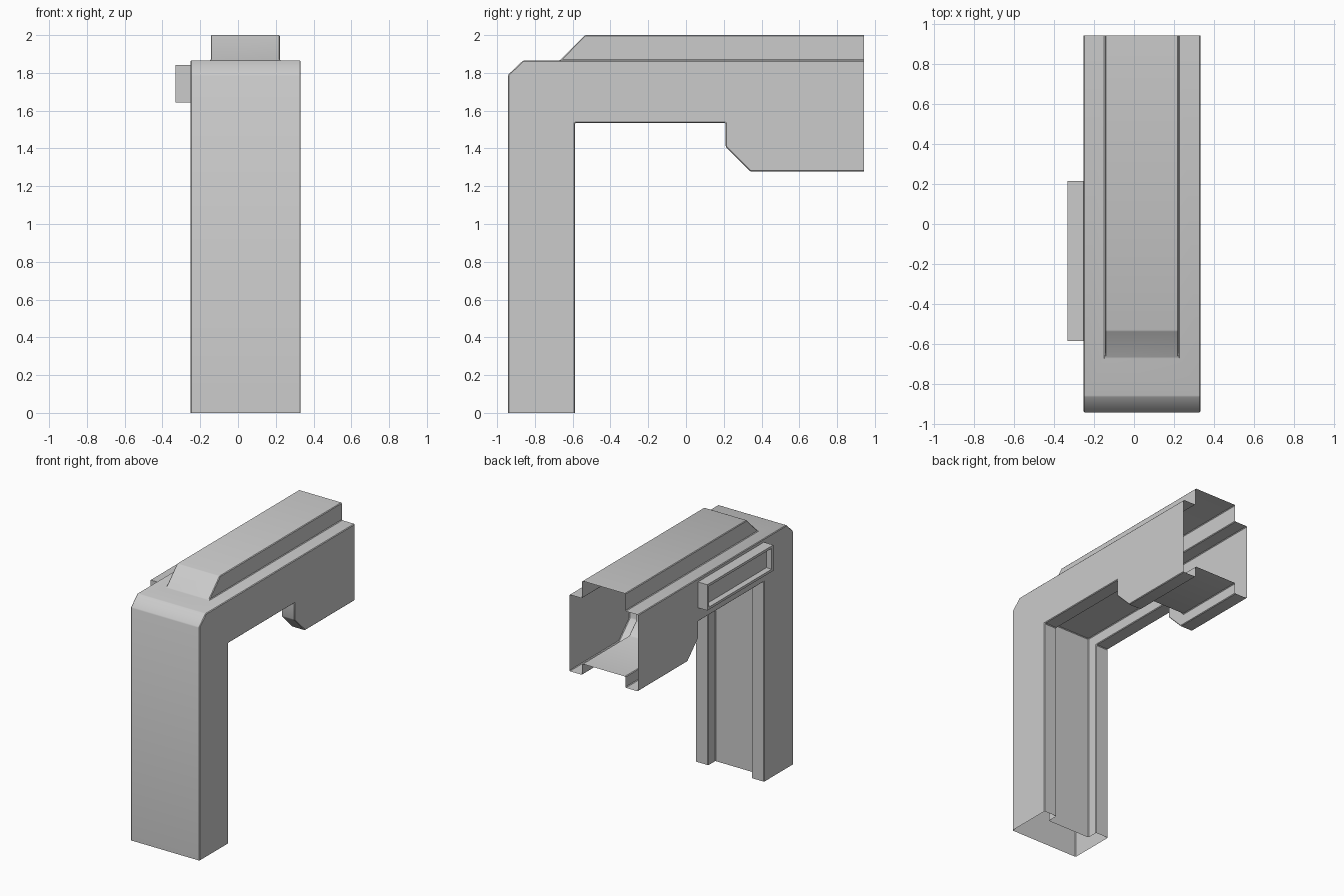
import bpy, bmesh, math
from mathutils import Vector

if "Cube" in bpy.data.objects:
    bpy.data.objects.remove(bpy.data.objects["Cube"])

X0, X1 = -0.252, 0.332          # side walls
R0, R1 = -0.144, 0.222          # ridge and channel sides
END = 0.942

# side profiles as (y, z)
outer = [(-END, 0), (-END, 1.79), (-0.862, 1.866), (-0.668, 1.866), (END, 1.866)]
ridge = outer[:4] + [(-0.535, 2.0), (END, 2.0)]
inner = [(-0.588, 0), (-0.588, 1.536), (0.21, 1.536), (0.21, 1.408), (0.34, 1.278), (END, 1.278)]
channel = [(-0.673, 0), (-0.673, 1.621), (0.295, 1.621), (0.295, 1.443), (0.375, 1.363), (END, 1.363)]


def poly(bm, x, pts):
    bm.faces.new([bm.verts.new((x, y, z)) for y, z in pts])


def strip(bm, path, xa, xb):
    for (y0, z0), (y1, z1) in zip(path, path[1:]):
        bm.faces.new([bm.verts.new(c) for c in
                      ((xa, y0, z0), (xb, y0, z0), (xb, y1, z1), (xa, y1, z1))])


def finish(bm, name):
    mesh = bpy.data.meshes.new(name)
    bm.to_mesh(mesh)
    bm.free()
    ob = bpy.data.objects.new(name, mesh)
    bpy.context.collection.objects.link(ob)
    bpy.ops.object.select_all(action='DESELECT')
    ob.select_set(True)
    bpy.context.view_layer.objects.active = ob
    bpy.ops.object.shade_smooth_by_angle(angle=math.radians(30))
    return ob


# open shell: leg, arm, raised ridge and recessed inner channel
bm = bmesh.new()
for x in (X0, X1):
    poly(bm, x, outer + inner[::-1])
for xa, xb in ((X0, R0), (R1, X1)):
    strip(bm, outer, xa, xb)
    strip(bm, inner, xa, xb)
strip(bm, ridge, R0, R1)
strip(bm, channel, R0, R1)
for x in (R0, R1):
    poly(bm, x, ridge[3:] + [outer[-1]])
    for i in range(len(inner) - 1):
        poly(bm, x, [inner[i], inner[i + 1], channel[i + 1], channel[i]])
bmesh.ops.remove_doubles(bm, verts=bm.verts, dist=1e-4)
bmesh.ops.recalc_face_normals(bm, faces=bm.faces)
# make sure the leg front looks outward
bm.faces.ensure_lookup_table()
front = min(bm.faces, key=lambda f: f.calc_center_median().y)
if front.normal.y > 0:
    bmesh.ops.reverse_faces(bm, faces=bm.faces)
bmesh.ops.dissolve_limit(bm, angle_limit=math.radians(1), verts=bm.verts, edges=bm.edges)
# fine edge bevel
sharp = [e for e in bm.edges if len(e.link_faces) == 2 and e.calc_face_angle() > 0.5]
bmesh.ops.bevel(bm, geom=sharp, offset=0.005, offset_type='OFFSET', segments=1,
                profile=0.5, affect='EDGES', clamp_overlap=True)
finish(bm, "bent_housing")

# raised rim on the left side with a sunken panel
bm = bmesh.new()
bmesh.ops.create_cube(bm, size=1)
lo, hi = Vector((-0.332, -0.585, 1.643)), Vector((X0, 0.215, 1.841))
for v in bm.verts:
    v.co = (lo + hi) / 2 + v.co * (hi - lo)
face = min(bm.faces, key=lambda f: f.calc_center_median().x)
bmesh.ops.inset_individual(bm, faces=[face], thickness=0.027)
ext = bmesh.ops.extrude_discrete_faces(bm, faces=[face])
bmesh.ops.translate(bm, vec=(0.045, 0, 0), verts=ext["faces"][0].verts)
finish(bm, "side_frame")
